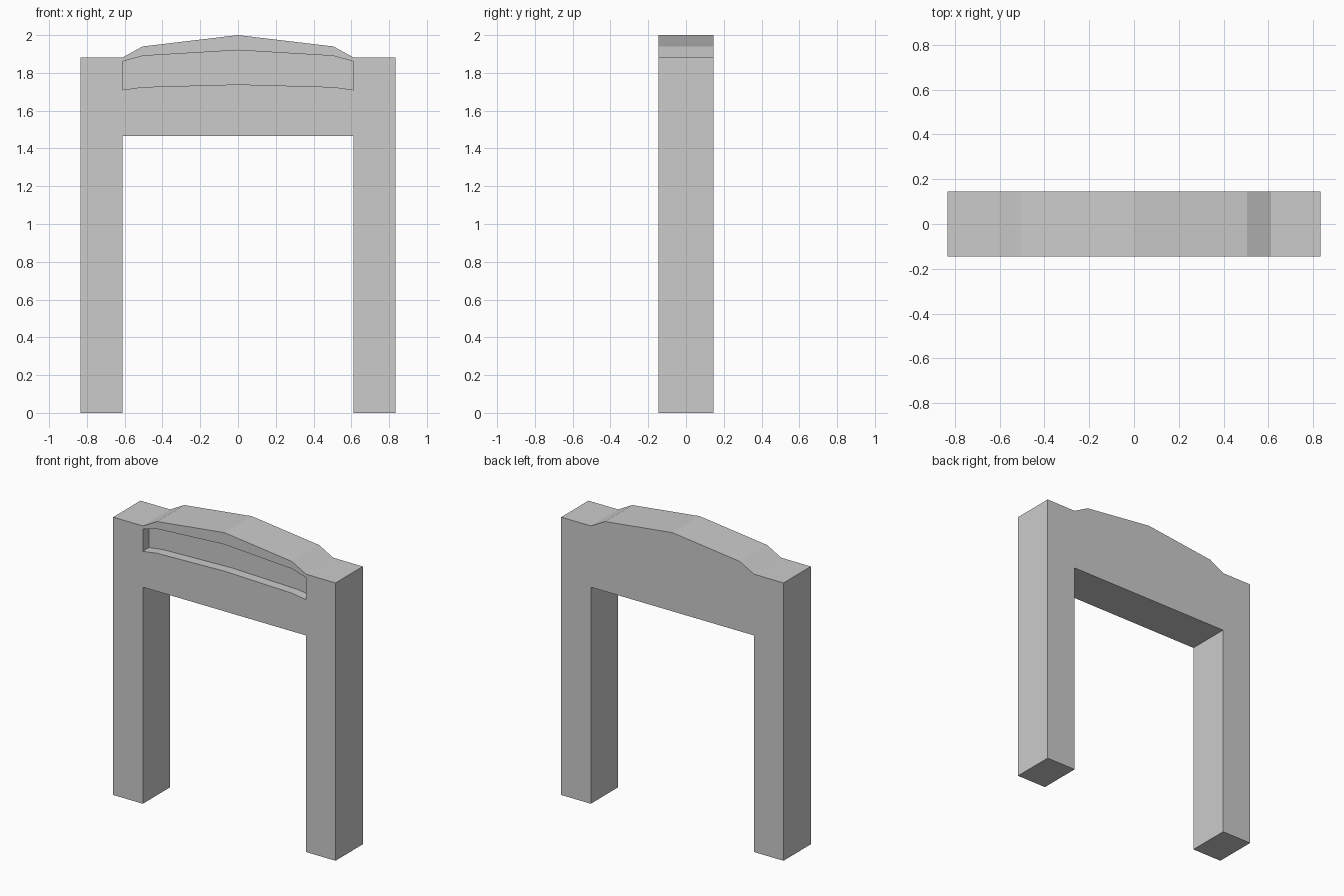
import bpy, bmesh

if "Cube" in bpy.data.objects:
    bpy.data.objects.remove(bpy.data.objects["Cube"])

HALF_DEPTH = 0.146
LEG_OUT, LEG_IN, BREAK = 0.833, 0.611, 0.505
RECESS = 0.065


def mirrored(half):
    """Complete a closed outline from its right half, listed top to bottom."""
    return half + [(-x, z) for x, z in reversed(half) if x > 0]


def prism(name, outline, y0, y1):
    """Extrude an x-z outline from y0 to y1."""
    bm = bmesh.new()
    face = bm.faces.new([bm.verts.new((x, y0, z)) for x, z in outline])
    ext = bmesh.ops.extrude_face_region(bm, geom=[face])
    verts = [g for g in ext["geom"] if isinstance(g, bmesh.types.BMVert)]
    bmesh.ops.translate(bm, verts=verts, vec=(0, y1 - y0, 0))
    bmesh.ops.recalc_face_normals(bm, faces=bm.faces)
    mesh = bpy.data.meshes.new(name)
    bm.to_mesh(mesh)
    bm.free()
    obj = bpy.data.objects.new(name, mesh)
    bpy.context.collection.objects.link(obj)
    return obj


# Gateway: two legs and a crowned lintel in one solid
gateway = prism("gateway_frame", mirrored([
    (0, 2.0), (BREAK, 1.94), (LEG_IN, 1.882), (LEG_OUT, 1.882),
    (LEG_OUT, 0), (LEG_IN, 0), (LEG_IN, 1.467)]), -HALF_DEPTH, HALF_DEPTH)

# Shallow sign recess cut into the front of the lintel
cutter = prism("recess_cutter", mirrored([
    (0, 1.92), (BREAK, 1.89), (LEG_IN, 1.86),
    (LEG_IN, 1.71), (BREAK, 1.725), (0, 1.739)]),
    -HALF_DEPTH - 0.1, -HALF_DEPTH + RECESS)
cutter.hide_render = True

cut = gateway.modifiers.new("front_recess", 'BOOLEAN')
cut.operation = 'DIFFERENCE'
cut.solver = 'EXACT'
cut.object = cutter
bpy.context.view_layer.objects.active = gateway
bpy.ops.object.modifier_apply(modifier=cut.name)
bpy.data.objects.remove(cutter)
